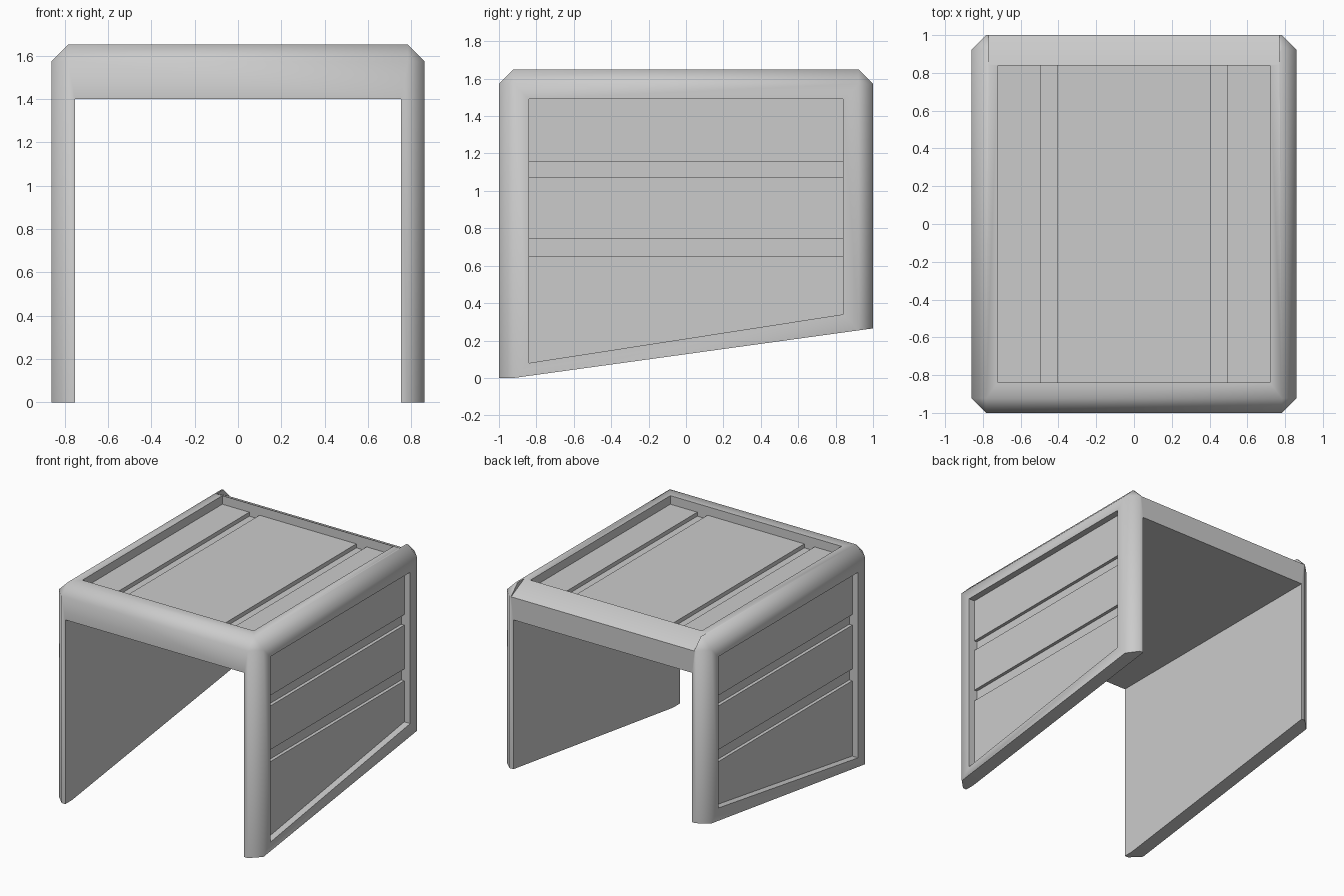
import bpy, bmesh

if "Cube" in bpy.data.objects:
    bpy.data.objects.remove(bpy.data.objects["Cube"])


def prism(name, outline, x0, x1):
    """Solid made from a (y, z) outline swept from x0 to x1."""
    bm = bmesh.new()
    face = bm.faces.new([bm.verts.new((x0, y, z)) for y, z in outline])
    ext = bmesh.ops.extrude_face_region(bm, geom=[face])
    moved = [v for v in ext["geom"] if isinstance(v, bmesh.types.BMVert)]
    bmesh.ops.translate(bm, verts=moved, vec=(x1 - x0, 0, 0))
    bmesh.ops.recalc_face_normals(bm, faces=bm.faces)
    mesh = bpy.data.meshes.new(name)
    bm.to_mesh(mesh)
    bm.free()
    obj = bpy.data.objects.new(name, mesh)
    bpy.context.collection.objects.link(obj)
    return obj


def box(y0, y1, z0, z1):
    return [(y0, z0), (y1, z0), (y1, z1), (y0, z1)]


def cut(target, outline, x0, x1):
    """Subtract a swept outline from the target."""
    cutter = prism("cutter", outline, x0, x1)
    cutter.hide_render = True
    mod = target.modifiers.new("cut", "BOOLEAN")
    mod.operation = "DIFFERENCE"
    mod.solver = "EXACT"
    mod.object = cutter
    bpy.context.view_layer.objects.active = target
    bpy.ops.object.modifier_apply(modifier=mod.name)
    bpy.data.objects.remove(cutter)


# Outer block with a sloping underside
shell = prism("canopy_shell",
              [(-1, 0), (-0.92, 0), (1, 0.265), (1, 1.65), (-1, 1.65)],
              -0.86, 0.86)

# Chamfer the roof rim and the four uprights
bm = bmesh.new()
bm.from_mesh(shell.data)
edges = [e for e in bm.edges if max(v.co.z for v in e.verts) > 1]
bmesh.ops.bevel(bm, geom=edges, offset=0.077, segments=1, affect="EDGES",
                clamp_overlap=True)
bm.to_mesh(shell.data)
bm.free()

# Open tunnel through the middle
cut(shell, box(-1.5, 1.5, -1, 1.4), -0.752, 0.752)

# Recessed roof panel with two lengthwise grooves
P = 0.84
cut(shell, box(-P, P, 1.585, 2), -0.72, 0.72)
for s in (-1, 1):
    cut(shell, box(-P, P, 1.555, 2), s * 0.45 - 0.043, s * 0.45 + 0.043)

# Recessed side panels with two grooves each
for s in (-1, 1):
    cut(shell, [(-P, 0.08), (P, 0.34), (P, 1.49), (-P, 1.49)], s * 0.81, s * 1.2)
    for z0, z1 in ((0.652, 0.742), (1.075, 1.155)):
        cut(shell, box(-P, P, z0, z1), s * 0.785, s * 1.2)

# Back roof rim slopes gently down to the rear
cut(shell, [(0.841, 1.65), (1.2, 1.4705), (1.2, 1.9), (0.841, 1.9)], -0.77, 0.77)

# Soft rolled rim, crisp panel edges
bpy.ops.object.select_all(action="DESELECT")
shell.select_set(True)
bpy.context.view_layer.objects.active = shell
bpy.ops.object.shade_smooth_by_angle(angle=1.0)
